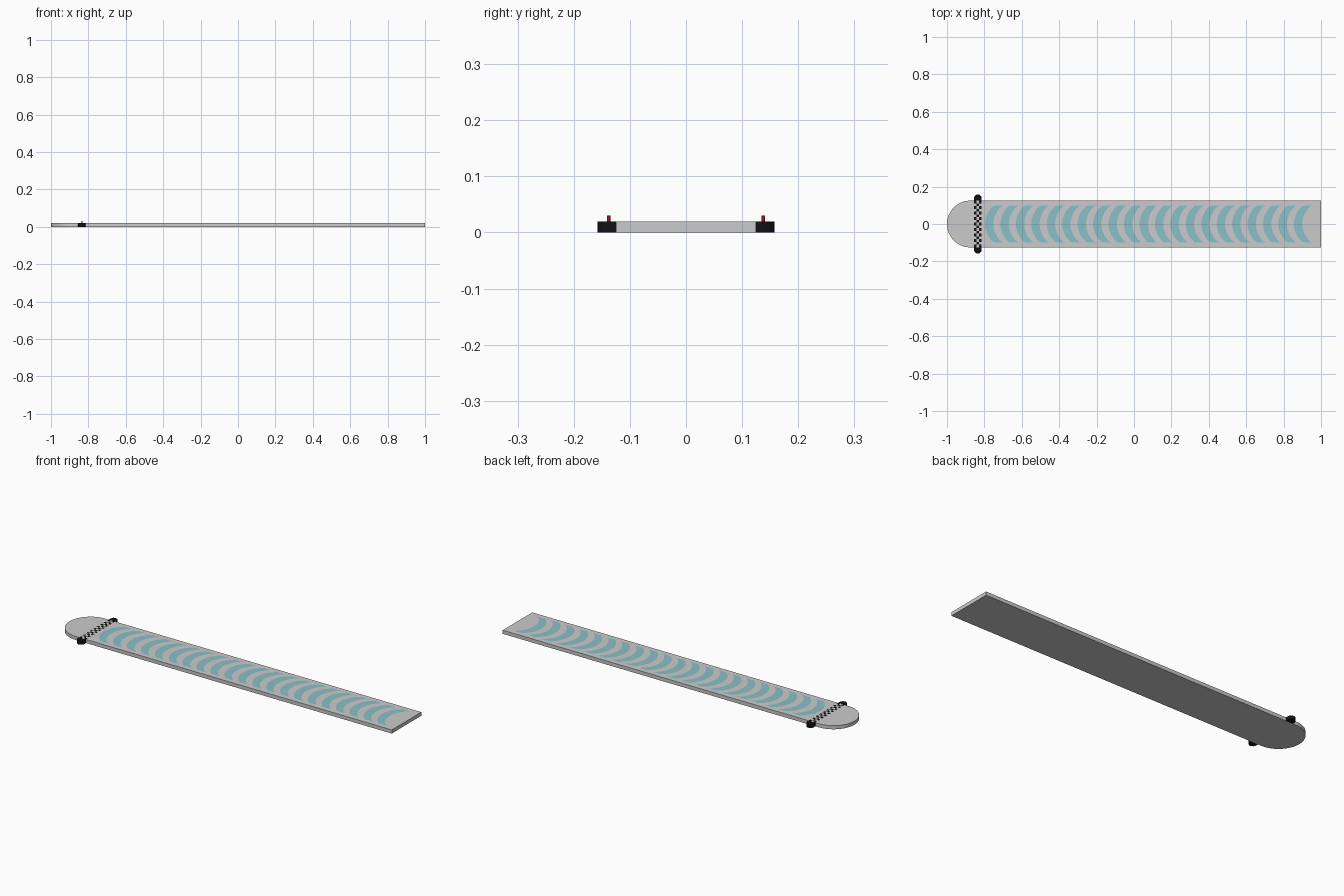
import bpy, bmesh, math

if "Cube" in bpy.data.objects:
    bpy.data.objects.remove(bpy.data.objects["Cube"])

SLAB_TOP = 0.0195
HALF_W = 0.125
GATE_X = -0.835


def material(name, color):
    m = bpy.data.materials.new(name)
    m.diffuse_color = color
    m.use_nodes = True
    m.node_tree.nodes["Principled BSDF"].inputs["Base Color"].default_value = m.diffuse_color
    return m


BLACK = material("black", (0.006, 0.006, 0.006, 1))
RED = material("red", (0.35, 0.01, 0.02, 1))
BLUE = material("pale_blue", (0.26, 0.53, 0.58, 1))


def add_object(name, bm, mat=None):
    bmesh.ops.recalc_face_normals(bm, faces=bm.faces)
    mesh = bpy.data.meshes.new(name)
    bm.to_mesh(mesh)
    bm.free()
    obj = bpy.data.objects.new(name, mesh)
    bpy.context.collection.objects.link(obj)
    if mat:
        mesh.materials.append(mat)
    return obj


def prism(name, outline, z0, z1, mat=None):
    bm = bmesh.new()
    face = bm.faces.new([bm.verts.new((x, y, z0)) for x, y in outline])
    ext = bmesh.ops.extrude_face_region(bm, geom=[face], use_keep_orig=True)
    verts = [v for v in ext["geom"] if isinstance(v, bmesh.types.BMVert)]
    bmesh.ops.translate(bm, verts=verts, vec=(0, 0, z1 - z0))
    return add_object(name, bm, mat)


def arc(cx, cy, r, a0, a1, n):
    return [(cx + r * math.cos(math.radians(a0 + (a1 - a0) * i / n)),
             cy + r * math.sin(math.radians(a0 + (a1 - a0) * i / n)))
            for i in range(n + 1)]


# Runway slab with one rounded end
slab = prism("runway_slab",
             [(1, -HALF_W), (1, HALF_W)] + arc(-1 + HALF_W, 0, HALF_W, 90, 270, 32),
             0, SLAB_TOP)

# Curved direction stripes, painted just above the slab
bm = bmesh.new()
COUNT, FIRST, LAST, WIDTH, SEG = 21, -0.797, 0.855, 0.045, 12
for i in range(COUNT):
    apex = FIRST + (LAST - FIRST) * i / (COUNT - 1)
    rows = []
    for j in range(SEG + 1):
        y = -0.1 + 0.2 * j / SEG
        x = apex + HALF_W - math.sqrt(HALF_W ** 2 - y ** 2)
        rows.append([bm.verts.new((x + d, y, SLAB_TOP + 0.0004)) for d in (0, WIDTH)])
    for a, b in zip(rows, rows[1:]):
        bm.faces.new((a[0], a[1], b[1], b[0]))
add_object("direction_stripes", bm, BLUE)

# Chequered line between the gate posts
bm = bmesh.new()
COLS, ROWS = 3, 17
cw, ch = 0.04 / COLS, 2 * HALF_W / ROWS
for c in range(COLS):
    for r in range(ROWS):
        if (c + r) % 2 == 0:
            x, y = GATE_X - 0.02 + c * cw, -HALF_W + r * ch
            bm.faces.new([bm.verts.new((px, py, SLAB_TOP + 0.0004)) for px, py in
                          ((x, y), (x + cw, y), (x + cw, y + ch), (x, y + ch))])
add_object("chequered_line", bm, BLACK)

# Gate blocks with rounded outer ends, each carrying a short red pin
for side, label in ((1, "back"), (-1, "front")):
    cy = 0.138
    block = [(GATE_X + 0.02, HALF_W)] + arc(GATE_X, cy, 0.02, 0, 180, 16) + [(GATE_X - 0.02, HALF_W)]
    prism("gate_block_" + label, [(x, y * side) for x, y in block], 0, SLAB_TOP, BLACK)
    pin = arc(GATE_X, cy * side, 0.003, 0, 360, 16)[:-1]
    prism("gate_pin_" + label, pin, SLAB_TOP, 0.03, RED)

# Smooth the curved rims while keeping edges sharp
bpy.ops.object.select_all(action='DESELECT')
for o in bpy.data.objects:
    if o.name.startswith(("runway", "gate")):
        o.select_set(True)
        bpy.context.view_layer.objects.active = o
bpy.ops.object.shade_smooth_by_angle(angle=math.radians(30))
